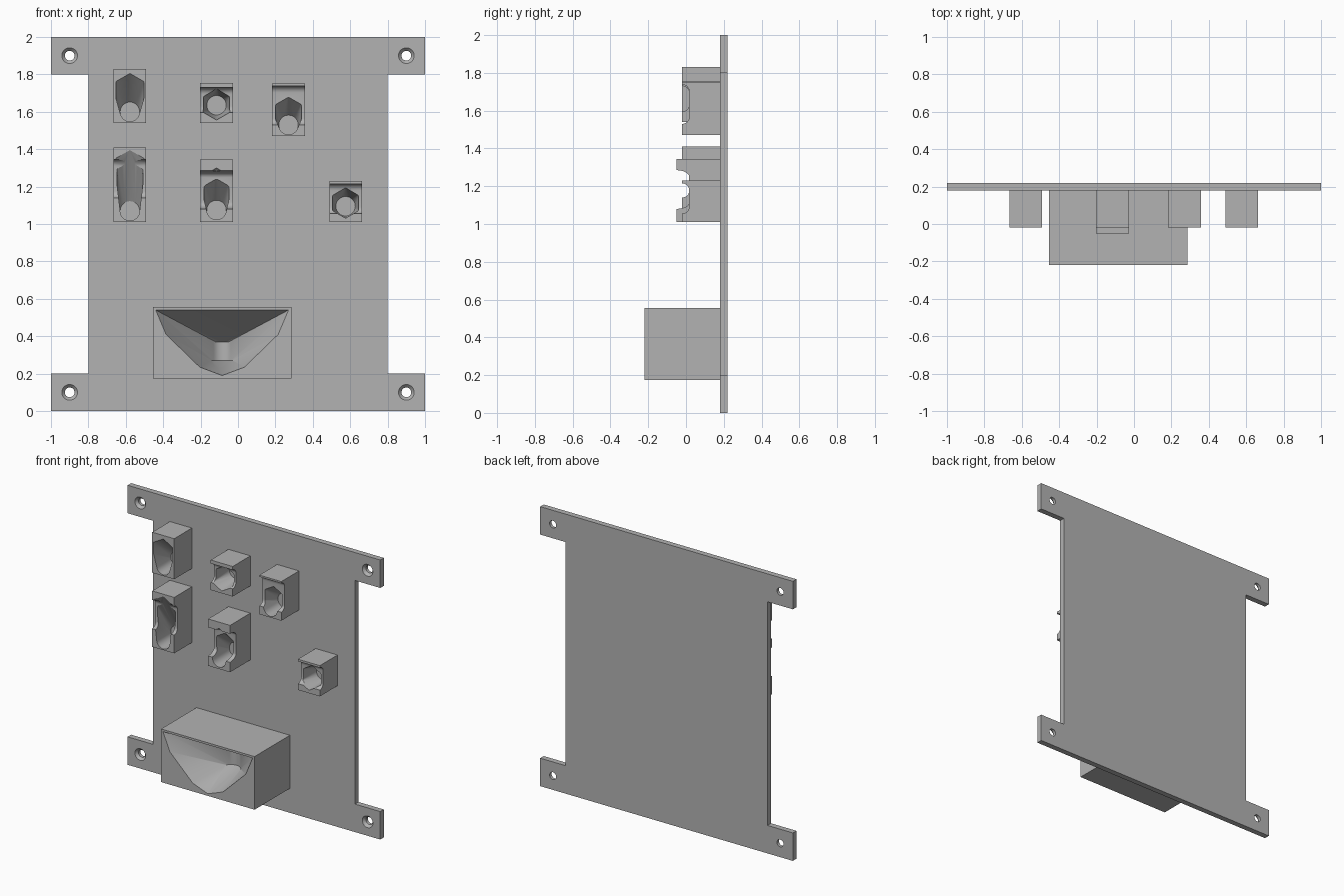
import bpy, bmesh, math
from mathutils import Vector

default = bpy.data.objects.get("Cube")
if default:
    bpy.data.objects.remove(default, do_unlink=True)

grey = bpy.data.materials.new("plain_grey")
grey.use_nodes = True
COLOUR = (0.45, 0.45, 0.45, 1)
grey.diffuse_color = COLOUR
grey.node_tree.nodes["Principled BSDF"].inputs["Base Color"].default_value = COLOUR

PLATE_FRONT, PLATE_BACK = 0.18, 0.22


def finish(name, bm):
    bmesh.ops.recalc_face_normals(bm, faces=bm.faces)
    mesh = bpy.data.meshes.new(name)
    bm.to_mesh(mesh)
    bm.free()
    mesh.materials.append(grey)
    obj = bpy.data.objects.new(name, mesh)
    bpy.context.collection.objects.link(obj)
    return obj


def prism(name, profile, direction):
    """Extrude a closed 3D outline along a direction."""
    bm = bmesh.new()
    face = bm.faces.new([bm.verts.new(p) for p in profile])
    new = bmesh.ops.extrude_face_region(bm, geom=[face])["geom"]
    verts = [g for g in new if isinstance(g, bmesh.types.BMVert)]
    bmesh.ops.translate(bm, verts=verts, vec=Vector(direction))
    return finish(name, bm)


def box(name, x0, x1, z0, z1, front):
    outline = [(x0, front, z0), (x1, front, z0), (x1, front, z1), (x0, front, z1)]
    return prism(name, outline, (0, PLATE_FRONT + 0.01 - front, 0))


def hull(name, points):
    bm = bmesh.new()
    for p in points:
        bm.verts.new(p)
    result = bmesh.ops.convex_hull(bm, input=bm.verts)
    loose = set(result["geom_interior"] + result["geom_unused"])
    bmesh.ops.delete(bm, geom=[v for v in loose if isinstance(v, bmesh.types.BMVert)],
                     context="VERTS")
    bmesh.ops.dissolve_limit(bm, angle_limit=0.01, verts=bm.verts, edges=bm.edges)
    return finish(name, bm)


def ring(cx, y, cz, radius, sides=32):
    """Circle or polygon facing the front, with a point at the top."""
    turn = 2 * math.pi / sides
    return [(cx + radius * math.sin(i * turn), y, cz + radius * math.cos(i * turn))
            for i in range(sides)]


def carve(obj, cutters):
    """Subtract the cutters, bake the result and remove them."""
    for cutter in cutters:
        cutter.hide_render = True
        mod = obj.modifiers.new("cut", "BOOLEAN")
        mod.operation = "DIFFERENCE"
        mod.solver = "EXACT"
        mod.object = cutter
    bpy.context.view_layer.update()
    graph = bpy.context.evaluated_depsgraph_get()
    mesh = bpy.data.meshes.new_from_object(obj.evaluated_get(graph))
    obj.modifiers.clear()
    obj.data = mesh
    for cutter in cutters:
        bpy.data.objects.remove(cutter, do_unlink=True)
    for poly in mesh.polygons:
        poly.use_smooth = True
    mesh.set_sharp_from_angle(angle=math.radians(25))


# Back plate with four corner tabs and countersunk screw holes
quarter = [(0.8, 0.2), (1, 0.2), (1, 0)]
right = quarter[::-1] + [(x, 2 - z) for x, z in quarter]
outline = right + [(-x, z) for x, z in reversed(right)]
plate = prism("back_plate", [(x, PLATE_FRONT, z) for x, z in outline],
              (0, PLATE_BACK - PLATE_FRONT, 0))
holes = []
for x in (-0.9, 0.9):
    for z in (0.1, 1.9):
        holes.append(hull("sink", ring(x, PLATE_FRONT - 0.001, z, 0.043)
                          + ring(x, PLATE_FRONT + 0.018, z, 0.026)))
        holes.append(prism("hole", ring(x, PLATE_FRONT - 0.01, z, 0.026), (0, 0.06, 0)))
carve(plate, holes)


# Tool sockets: a block, a lofted pocket and a finger groove across the front
def socket(name, x, z0, z1, front, tip, floor_z, groove=None):
    block = box(name, x - 0.087, x + 0.087, z0, z1, front)
    points = ring(x, 0.14, floor_z, 0.052)
    for y in (front - 0.01, front):
        points += ring(x, y, tip - 0.087, 0.087, 6) + ring(x, y, floor_z, 0.052)
    cutters = [hull("pocket", points)]
    if groove:
        low, high = groove
        deep, bend = 0.017, 0.035
        arc = [i * math.pi / 12 for i in range(7)]
        lower = [(front + (deep - front) * math.sin(a), low + bend * (1 - math.cos(a)))
                 for a in arc]
        upper = [(y, low + high - z) for y, z in reversed(lower)]
        profile = [(front - 0.02, low)] + lower + upper + [(front - 0.02, high)]
        cutters.append(prism("groove", [(x - 0.1, y, z) for y, z in profile], (0.2, 0, 0)))
    carve(block, cutters)


socket("upper_right_socket", -0.578, 1.54, 1.83, -0.02, 1.805, 1.60)
socket("upper_middle_socket", -0.115, 1.54, 1.755, -0.02, 1.73, 1.635, (1.595, 1.73))
socket("upper_left_socket", 0.27, 1.47, 1.75, -0.02, 1.705, 1.53, (1.53, 1.738))
socket("lower_right_socket", -0.578, 1.01, 1.41, -0.02, 1.395, 1.07, (1.14, 1.345))
socket("lower_middle_socket", -0.115, 1.01, 1.345, -0.05, 1.30, 1.075, (1.08, 1.285))
socket("lower_left_socket", 0.575, 1.01, 1.23, -0.02, 1.205, 1.095, (1.055, 1.215))

# Large bin with a wide mouth narrowing to a rounded back
bin_front, mid = -0.22, -0.085
large_bin = box("large_bin", -0.455, 0.285, 0.175, 0.555, bin_front)
half = [(0.355, 0.54), (0.3, 0.41), (0.12, 0.235), (0, 0.19)]
points = [(mid + s * x, y, z) for x, z in half for s in (-1, 1)
          for y in (bin_front - 0.01, bin_front)]
for i in range(17):
    a = i * math.pi / 16
    for z in (0.27, 0.37):
        points.append((mid + 0.065 * math.cos(a), 0.04 + 0.065 * math.sin(a), z))
carve(large_bin, [hull("mouth", points)])
